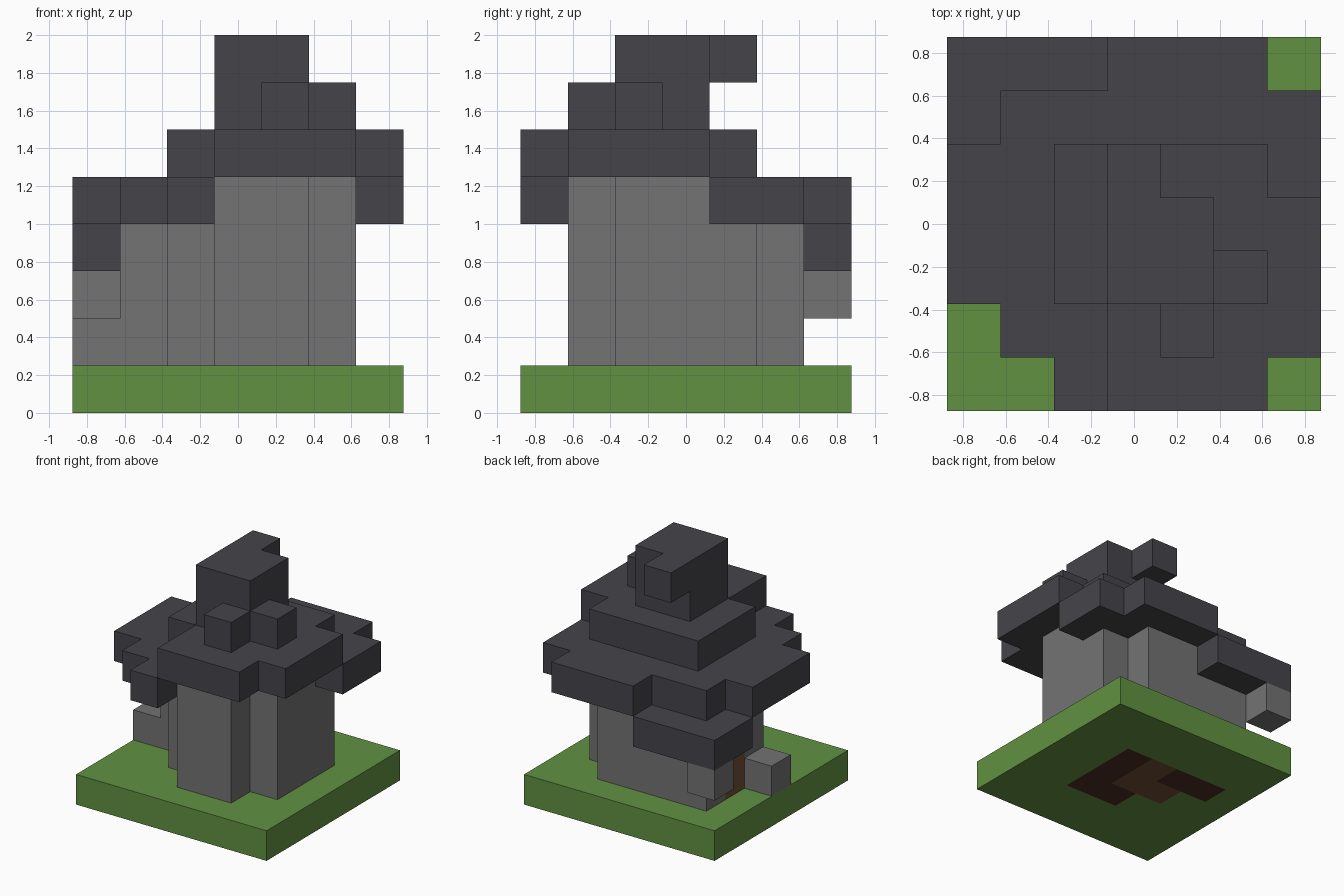
import bpy
import bmesh

N = 7          # cells along each side
S = 0.25       # cell size

cube = bpy.data.objects.get("Cube")
if cube:
    bpy.data.objects.remove(cube, do_unlink=True)


def material(name, rgb):
    """Flat material from 8-bit display colour."""
    lin = [((c / 255 + 0.055) / 1.055) ** 2.4 for c in rgb]
    mat = bpy.data.materials.new(name)
    mat.use_nodes = True
    mat.diffuse_color = (*lin, 1)
    bsdf = next(n for n in mat.node_tree.nodes if n.type == "BSDF_PRINCIPLED")
    bsdf.inputs["Base Color"].default_value = (*lin, 1)
    return mat


def cells(plan, *levels):
    """Cells marked # in a floor plan whose rows run from back to front."""
    rows = plan.split()
    return {(i, N - 1 - r, k) for k in levels for r, row in enumerate(rows)
            for i, mark in enumerate(row) if mark == "#"}


def block_part(name, filled, mat):
    """One closed blocky mesh, with faces only where a cell is exposed."""
    bm = bmesh.new()
    verts = {}

    def vert(p):
        if p not in verts:
            verts[p] = bm.verts.new(((p[0] - N / 2) * S, (p[1] - N / 2) * S, p[2] * S))
        return verts[p]

    for cell in sorted(filled):
        for axis in range(3):
            u, v = (axis + 1) % 3, (axis + 2) % 3
            for side in (0, 1):
                beside = list(cell)
                beside[axis] += 2 * side - 1
                if tuple(beside) in filled:
                    continue
                corners = []
                for du, dv in ((0, 0), (1, 0), (1, 1), (0, 1)):
                    p = list(cell)
                    p[axis] += side
                    p[u] += du
                    p[v] += dv
                    corners.append(vert(tuple(p)))
                bm.faces.new(corners if side else corners[::-1])
    mesh = bpy.data.meshes.new(name)
    bm.to_mesh(mesh)
    bm.free()
    mesh.materials.append(mat)
    obj = bpy.data.objects.new(name, mesh)
    bpy.context.collection.objects.link(obj)


grass = material("grass green", (98, 145, 66))
stone = material("stone grey", (115, 115, 115))
slate = material("dark slate", (69, 68, 73))
wood = material("light wood", (111, 79, 52))
dark_wood = material("dark wood", (78, 46, 37))

# Ground slab with the floorboards set into it
light_floor = cells("....... ....... ...#... ..##... ....... ....... .......", 0)
dark_floor = cells("....... ....... .##.#.. ....#.. ...##.. ....... .......", 0)
ground = cells(" ".join(["#######"] * N), 0) - light_floor - dark_floor
block_part("ground", ground, grass)
block_part("light_floorboards", light_floor, wood)
block_part("dark_floorboards", dark_floor, dark_wood)

# Door in the side wall
door = cells("....... ....... .#..... ....... ....... ....... .......", 1, 2)
block_part("door", door, wood)

# Tower walls
walls = cells("....... .####.. .#####. .#####. ..####. ...##.. .......", 1, 2, 3)
walls |= cells("....... ....... ..####. ..####. ..####. ...##.. .......", 4)
block_part("walls", walls - door, stone)

# Loose stones: step beside the door, stub hanging under the porch corner
block_part("step_stone", {(0, 3, 1)}, stone)
block_part("hanging_stone", {(0, 6, 2)}, stone)

# Crooked roof, from the low porch eave up to the bent tip
roof = cells("###.... #...... ....... ....... ....... ....... .......", 3)
roof |= cells("...###. .###### ##....# ##..... ##..... .##.... ..#....", 4)
roof |= cells("....... ....... ..####. ..##### ..##### ...#### ...###.", 5)
roof |= cells("....... ....... ....... ...##.. ...###. ....#.. .......", 6)
roof |= cells("....... ....... ...#... ...##.. ...##.. ....... .......", 7)
block_part("roof", roof, slate)
